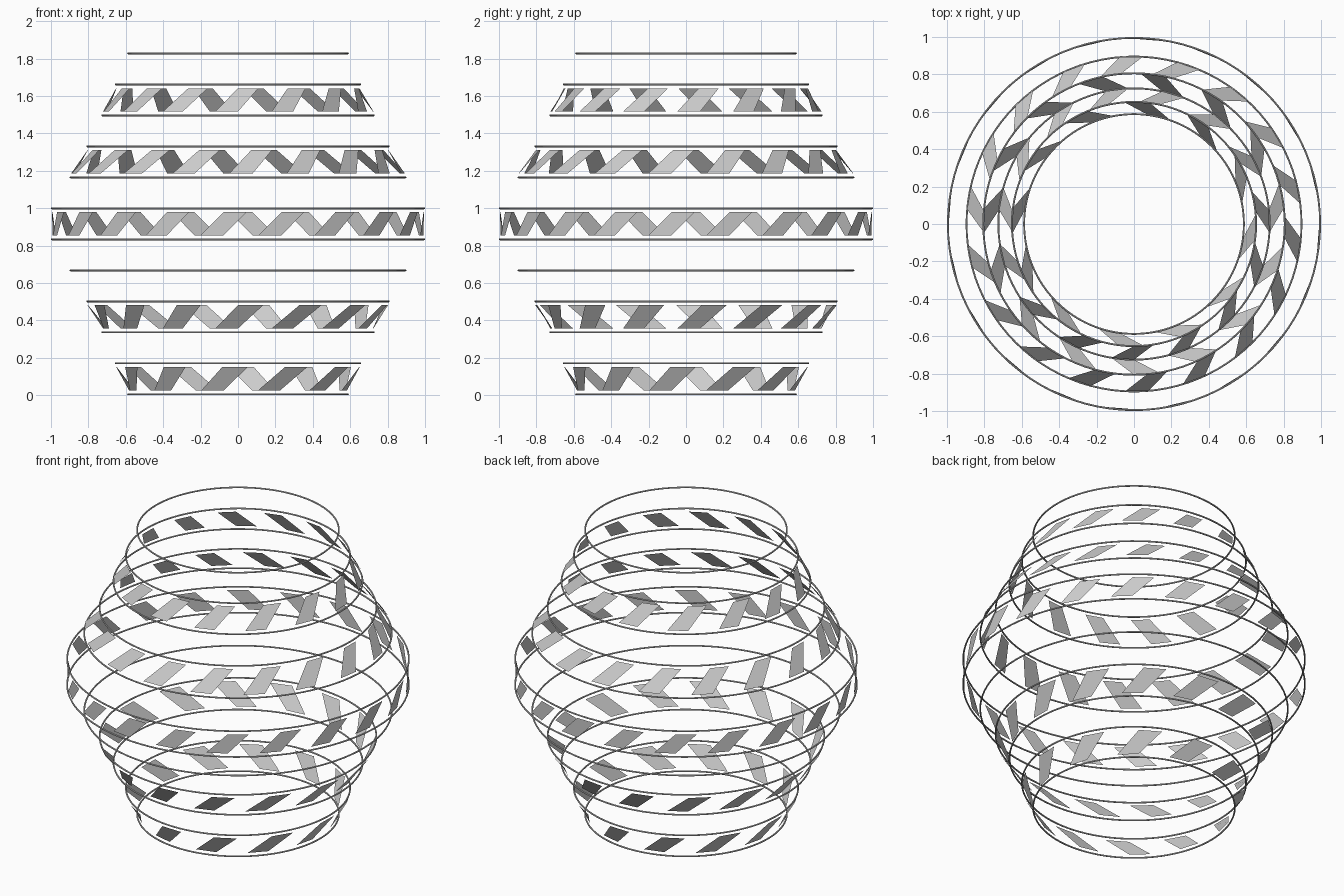
import bpy, bmesh
from math import pi, cos, sin

if "Cube" in bpy.data.objects:
    bpy.data.objects.remove(bpy.data.objects["Cube"])

TUBE = 0.005
STEP = 0.1657
POWERS = [5, 4, 3, 2, 1, 0, 0, 1, 2, 3, 4, 5]
radii = [0.995 * 0.9 ** k for k in POWERS]
heights = [TUBE + STEP * i for i in range(12)]

# Thin wire hoops stacked into a lantern outline
for i, (r, z) in enumerate(zip(radii, heights)):
    bpy.ops.mesh.primitive_torus_add(major_radius=r, minor_radius=TUBE,
                                     major_segments=96, minor_segments=8,
                                     location=(0, 0, z))
    hoop = bpy.context.object
    hoop.name = f"hoop_{i + 1}"
    bpy.ops.object.shade_smooth_by_angle()


def slanted_band(name, low):
    """Ring of flat leaning panels between hoop `low` and the next one."""
    r0, r1 = radii[low], radii[low + 1]
    z0, z1 = heights[low] + STEP / 8, heights[low + 1] - STEP / 8
    count = round(20 * r0)
    pitch = 2 * pi / count
    bm = bmesh.new()
    for i in range(count):
        corners = [(0.35, r0, z0), (0.75, r0, z0), (1.15, r1, z1), (0.75, r1, z1)]
        verts = [bm.verts.new((-r * cos((i + f) * pitch), -r * sin((i + f) * pitch), z))
                 for f, r, z in corners]
        bm.faces.new(verts)
    mesh = bpy.data.meshes.new(name)
    bm.to_mesh(mesh)
    bm.free()
    bpy.context.collection.objects.link(bpy.data.objects.new(name, mesh))


# Slanted panel bands in five of the gaps, numbered from the -x side
for n, low in enumerate([0, 2, 5, 7, 9]):
    slanted_band(f"panel_band_{n + 1}", low)
